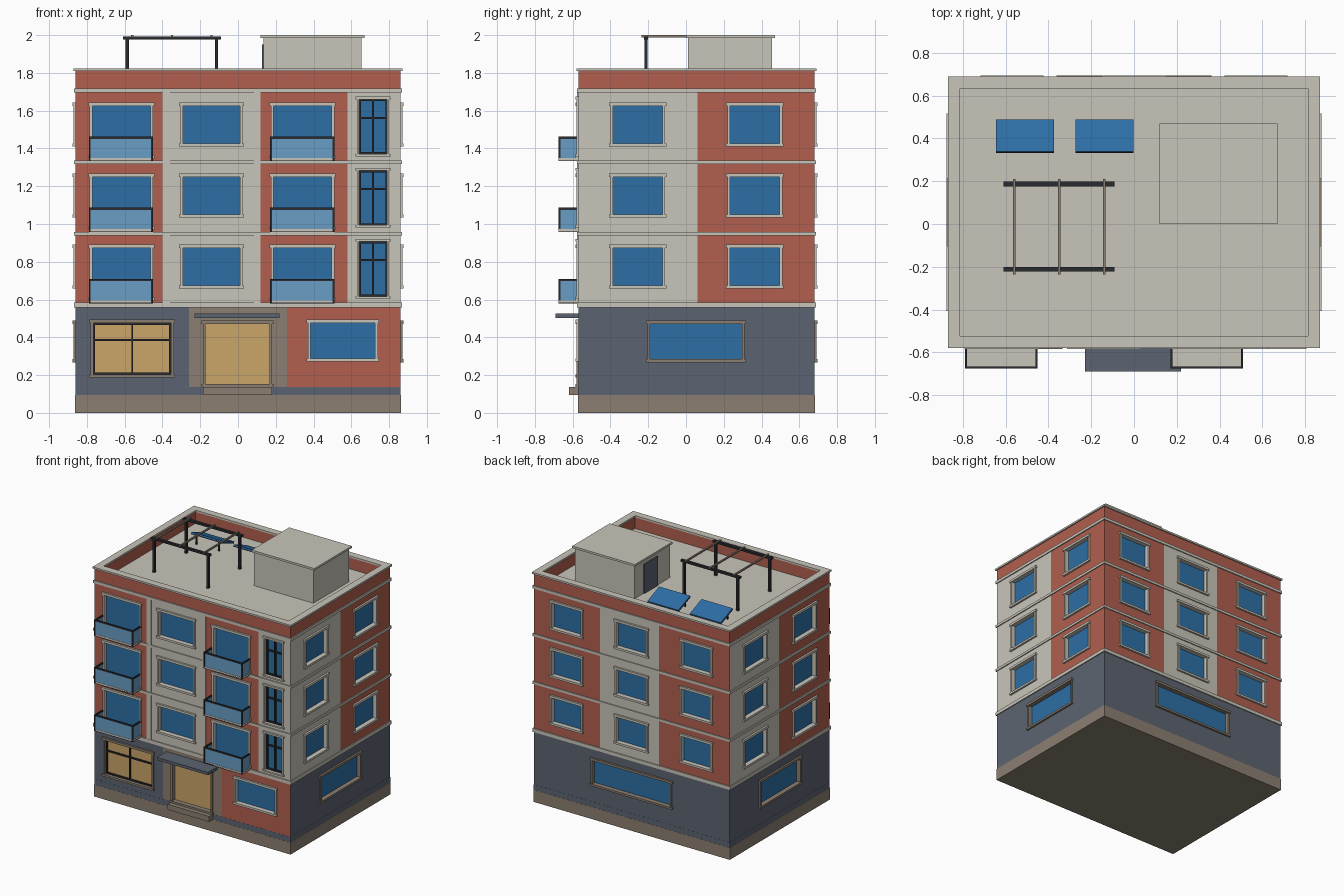
import bpy, bmesh
from mathutils import Matrix, Vector

if "Cube" in bpy.data.objects:
    bpy.data.objects.remove(bpy.data.objects["Cube"])


def material(name, r, g, b):
    def linear(v):
        v /= 255
        return v / 12.92 if v <= 0.04 else ((v + 0.055) / 1.055) ** 2.4
    colour = (linear(r), linear(g), linear(b), 1)
    m = bpy.data.materials.new(name)
    m.use_nodes = True
    m.diffuse_color = colour
    m.node_tree.nodes["Principled BSDF"].inputs["Base Color"].default_value = colour
    return m


stone = material("pale stone", 201, 197, 186)
brick = material("brick red", 178, 96, 78)
slate = material("slate grey", 92, 100, 113)
brown = material("taupe", 140, 127, 113)
glass = material("blue glass", 45, 111, 166)
amber = material("warm glass", 202, 166, 104)
rail_glass = material("pale balcony glass", 104, 158, 196)
black = material("black metal", 42, 43, 48)


def finish(name, bm, mats):
    mesh = bpy.data.meshes.new(name)
    bm.to_mesh(mesh)
    bm.free()
    for m in mats:
        mesh.materials.append(m)
    ob = bpy.data.objects.new(name, mesh)
    bpy.context.scene.collection.objects.link(ob)
    return ob


def box(name, mat, a, b, c, frame=Matrix()):
    """Box from three (low, high) ranges, placed in a frame."""
    bm = bmesh.new()
    bmesh.ops.create_cube(bm, size=1)
    for v in bm.verts:
        v.co = frame @ Vector([(r[0] + r[1]) / 2 + k * (r[1] - r[0])
                               for k, r in zip(v.co, (a, b, c))])
    bmesh.ops.recalc_face_normals(bm, faces=bm.faces)
    return finish(name, bm, [mat])


def side(u, n, distance):
    """Facade frame: u runs along the wall, then height, then outwards."""
    u, n = Vector(u), Vector(n)
    m = Matrix((u, Vector((0, 0, 1)), n)).transposed().to_4x4()
    m.translation = n * distance
    return m


X, FRONT_Y, BACK_Y = 0.86, 0.57, 0.68
front = side((1, 0, 0), (0, -1, 0), FRONT_Y)
right = side((0, 1, 0), (1, 0, 0), X)
back = side((-1, 0, 0), (0, 1, 0), BACK_Y)
left = side((0, -1, 0), (-1, 0, 0), X)


def bay(name, frame, wall, u, z, wu, wz, pane=glass, trim=stone, t=0.014, cross=None):
    """Wall panel with one recessed, framed opening."""
    ou, oz = (wu[0] + t, wu[1] - t), (wz[0] + t, wz[1] - t)
    bm = bmesh.new()

    def ring(a, b, d):
        return [bm.verts.new(frame @ Vector((a[i], b[j], d)))
                for i, j in ((0, 0), (1, 0), (1, 1), (0, 1))]

    outer, inner, deep = ring(u, z, 0), ring(ou, oz, 0), ring(ou, oz, -0.022)
    for p, q, index in ((outer, inner, 0), (inner, deep, 1)):
        for i in range(4):
            j = (i + 1) % 4
            bm.faces.new((p[i], p[j], q[j], q[i])).material_index = index
    bm.faces.new(deep).material_index = 2
    finish(name + "_wall", bm, [wall, trim, pane])
    # Surround with projecting sill and hood
    for k, r in (("left", (wu[0], ou[0])), ("right", (ou[1], wu[1]))):
        box(f"{name}_{k}_jamb", trim, r, wz, (0, 0.01), frame)
    wide = (wu[0] - 0.007, wu[1] + 0.007)
    box(name + "_sill", trim, wide, (wz[0] - 0.002, oz[0]), (0, 0.015), frame)
    box(name + "_hood", trim, wide, (oz[1], wz[1] + 0.004), (0, 0.015), frame)
    # Black glazing bars
    if cross:
        mid, b = sum(wu) / 2, 0.005
        for r in (ou[0], mid - b, ou[1] - 2 * b):
            box(name + "_upright_bar", black, (r, r + 2 * b), oz, (-0.022, -0.008), frame)
        for h in (oz[0], cross - b, oz[1] - 2 * b):
            box(name + "_cross_bar", black, ou, (h, h + 2 * b), (-0.022, -0.009), frame)


def balcony(name, u, z):
    depth, top, t = 0.105, z + 0.118, 0.01
    u0, u1 = u
    box(name + "_floor", stone, u, (z, z + 0.012), (0, depth), front)
    runs = (("front", u, (depth - t, depth)),
            ("left", (u0, u0 + t), (0, depth)), ("right", (u1 - t, u1), (0, depth)))
    for k, a, d in runs:
        box(f"{name}_{k}_glass", rail_glass, (a[0] + 0.002, a[1] - 0.002),
            (z + 0.005, top), (d[0], d[1] - 0.002), front)
        box(f"{name}_{k}_top_rail", black, a, (top - 0.004, top + 0.008), d, front)
        box(f"{name}_{k}_base_rail", black, a, (z - 0.004, z + 0.006), d, front)
    for p in (u0, u1 - t):
        box(name + "_post", black, (p, p + t), (z, top), (depth - t, depth + 0.001), front)


# Plinth, skirting and floor bands
def slab(name, mat, z, grow):
    box(name, mat, (-X - grow, X + grow), (-FRONT_Y - grow, BACK_Y + grow), z)


slab("plinth", brown, (0, 0.095), 0.002)
slab("skirting", slate, (0.095, 0.138), 0.001)
for i, z in enumerate(((0.557, 0.584), (0.938, 0.957), (1.317, 1.337), (1.695, 1.717))):
    slab(f"floor_band_{i}", stone, z, 0.008)

# Ground floor
G = (0.138, 0.557)
LOW = (0.27, 0.485)
bay("shop_window", front, slate, (-X, -0.26), G, (-0.78, -0.34), (0.19, 0.49),
    amber, brown, cross=0.385)
bay("entrance", front, brown, (-0.26, 0.26), G, (-0.185, 0.18), (0.139, 0.485), amber, brown)
bay("ground_front_window", front, brick, (0.26, X), G, (0.37, 0.74), (0.275, 0.49))
bay("ground_right_window", right, slate, (-FRONT_Y, BACK_Y), G, (-0.205, 0.31), LOW, trim=brown)
bay("ground_left_window", left, slate, (-BACK_Y, FRONT_Y), G, (-0.31, 0.205), LOW, trim=brown)
bay("ground_back_window", back, slate, (-X, X), G, (-0.355, 0.355), LOW, trim=brown)
box("entrance_step", brown, (-0.185, 0.18), (0.095, 0.138), (0, 0.05), front)
box("entrance_canopy", slate, (-0.23, 0.22), (0.503, 0.525), (0, 0.12), front)

# Three upper storeys
for n in range(3):
    z = 0.584 + 0.3765 * n
    wall = (z - 0.01, z + 0.37)
    win = (z + 0.076, z + 0.303)
    door = (z + 0.012, z + 0.303)
    tag = f"storey_{n + 1}_"
    bay(tag + "front_left_door", front, brick, (-X, -0.40), wall, (-0.785, -0.45), door)
    bay(tag + "front_middle", front, stone, (-0.40, 0.12), wall, (-0.305, 0.025), win)
    bay(tag + "front_right_door", front, brick, (0.12, 0.58), wall, (0.175, 0.51), door)
    bay(tag + "tall_window", front, stone, (0.58, X), wall, (0.63, 0.80),
        (z + 0.023, z + 0.333), t=0.01, cross=z + 0.225)
    for u in ((-0.40, -0.36), (0.085, 0.12)):
        box(tag + "pilaster", stone, u, (z, z + 0.36), (0, 0.007), front)
    balcony(tag + "left_balcony", (-0.79, -0.45), z)
    balcony(tag + "right_balcony", (0.17, 0.51), z)
    bay(tag + "right_near", right, stone, (-FRONT_Y, 0.06), wall, (-0.40, -0.11), win)
    bay(tag + "right_far", right, brick, (0.06, BACK_Y), wall, (0.22, 0.51), win)
    bay(tag + "left_far", left, stone, (-BACK_Y, -0.06), wall, (-0.51, -0.22), win)
    bay(tag + "left_near", left, brick, (-0.06, FRONT_Y), wall, (0.11, 0.40), win)
    bay(tag + "back_a", back, brick, (-X, -0.28), wall, (-0.71, -0.43), win)
    bay(tag + "back_b", back, stone, (-0.28, 0.24), wall, (-0.145, 0.145), win)
    bay(tag + "back_c", back, brick, (0.24, X), wall, (0.43, 0.71), win)


# Parapet and coping
def rim(name, mat, z, out, width):
    x, y0, y1 = X + out, -FRONT_Y - out, BACK_Y + out
    box(name + "_front", mat, (-x, x), (y0, y0 + width), z)
    box(name + "_back", mat, (-x, x), (y1 - width, y1), z)
    for k, a in (("left", x - width), ("right", -x)):
        box(f"{name}_{k}", mat, (a, a + width), (y0 + width, y1 - width), z)


rim("parapet", brick, (1.715, 1.812), 0, 0.04)
rim("coping", stone, (1.81, 1.824), 0.01, 0.057)

# Roof house
ROOF = 1.715
box("roof_house", stone, (0.135, 0.655), (0.01, 0.455), (ROOF, 1.985))
box("roof_house_cap", stone, (0.12, 0.67), (0, 0.47), (1.984, 2))
box("roof_house_door", slate, (0.127, 0.136), (0.17, 0.34), (ROOF, 1.95))

# Pergola
for y in (-0.212, 0.187):
    for x in (-0.587, -0.114):
        box("pergola_post", black, (x - 0.009, x + 0.009), (y - 0.009, y + 0.009), (ROOF, 1.98))
    box("pergola_beam", black, (-0.61, -0.09), (y - 0.011, y + 0.011), (1.976, 1.992))
for x in (-0.56, -0.35, -0.14):
    box("pergola_slat", brown, (x - 0.006, x + 0.006), (-0.235, 0.21), (1.988, 2))

# Tilted solar panels, high edge towards the front
for x in (-0.51, -0.138):
    tilt = Matrix.Translation((x, 0.41, 1.77)) @ Matrix.Rotation(-0.38, 4, "X")
    box("solar_panel", glass, (-0.136, 0.136), (-0.08, 0.08), (0, 0.01), tilt)
    box("solar_panel_backing", black, (-0.136, 0.136), (-0.082, 0.08), (-0.006, 0), tilt)
    for dx in (-0.1, 0.1):
        box("solar_panel_leg", black, (x + dx - 0.005, x + dx + 0.005), (0.345, 0.355), (ROOF, 1.79))
